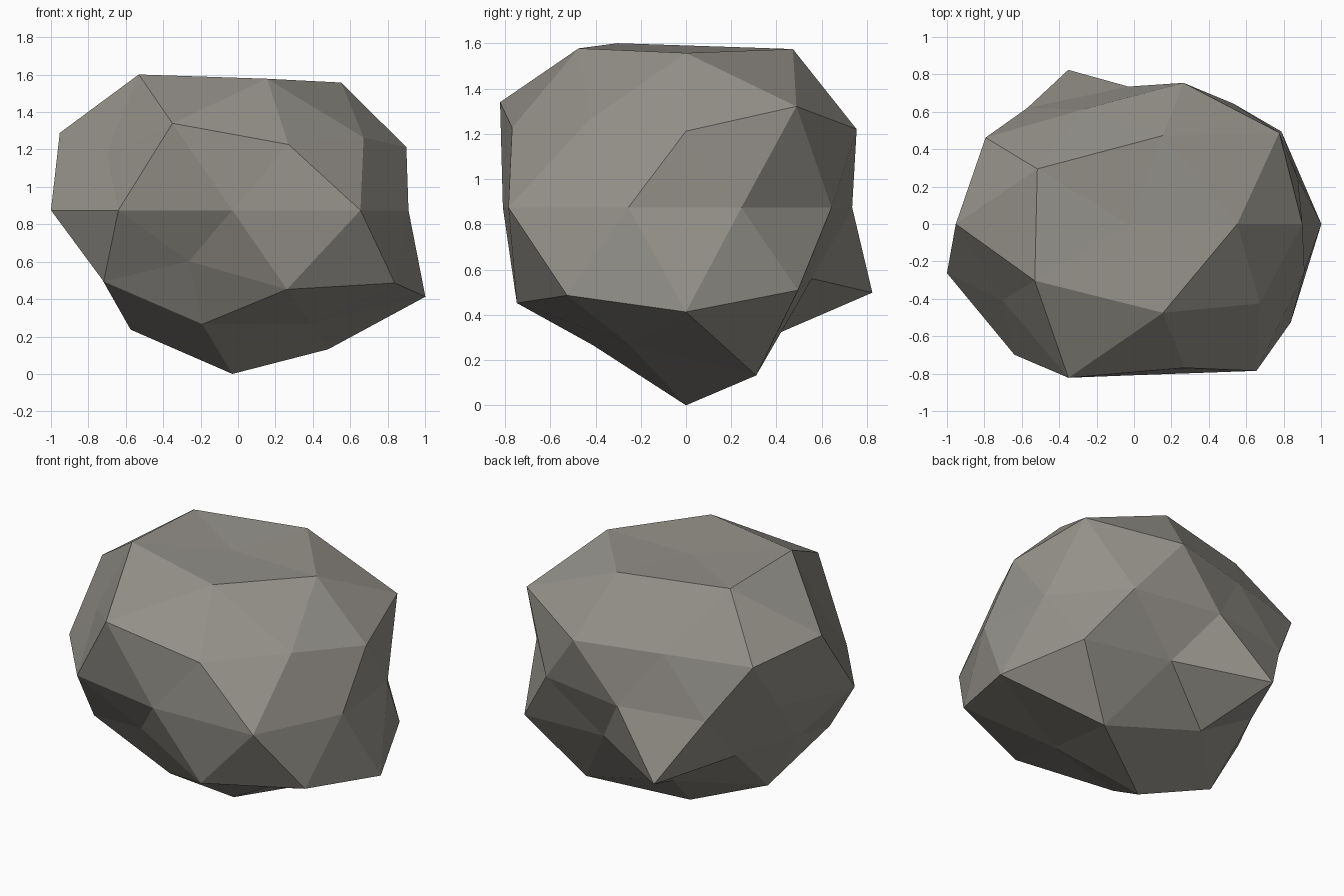
import bpy
import bmesh
from math import atan2, degrees

# Remove the default cube only
cube = bpy.data.objects.get("Cube")
if cube:
    bpy.data.objects.remove(cube, do_unlink=True)

# Overall squash of the rock and where its core sits
SQUASH = (1.0, 0.833, 0.725)
CORE = (-0.03, 0.0, 0.875)

# Bumpiness per ring of points: ring height on the unit ball, then
# the radius of each point, counted around from the left side
RINGS = {
    -1.0: [1.207],
    -0.85: [1.205, 0.92, 1.035, 0.988, 0.98],
    -0.526: [1.213, 0.827, 0.82, 1.0, 1.11],
    -0.447: [1.13, 1.163, 0.84, 0.84, 1.2],
    0.0: [0.953, 0.955, 0.882, 0.92, 0.81, 1.02, 1.037, 0.972, 1.165, 0.99],
    0.447: [1.04, 1.065, 1.055, 0.93, 1.085],
    0.526: [1.172, 0.91, 1.085, 1.22, 1.02],
    0.85: [1.107, 1.135, 1.145, 1.177, 1.14],
    1.0: [0.945],
}


def angle_around(vert):
    """Angle about the vertical axis, nudged so zero sorts first."""
    return (degrees(atan2(vert.co.y, vert.co.x)) + 1) % 360


def make_material(name, colour):
    mat = bpy.data.materials.new(name)
    mat.use_nodes = True
    mat.diffuse_color = colour
    shader = mat.node_tree.nodes["Principled BSDF"]
    shader.inputs["Base Color"].default_value = colour
    shader.inputs["Roughness"].default_value = 0.9
    return mat


# Faceted ball, sorted into its horizontal rings
bm = bmesh.new()
bmesh.ops.create_icosphere(bm, subdivisions=2, radius=1.0)
rings = {height: [] for height in RINGS}
for vert in bm.verts:
    vert.co.normalize()
    nearest = min(RINGS, key=lambda height: abs(height - vert.co.z))
    rings[nearest].append(vert)

# Push every point in or out, then squash and seat on the ground
for height, verts in rings.items():
    verts.sort(key=angle_around)
    for vert, radius in zip(verts, RINGS[height]):
        for axis in range(3):
            vert.co[axis] = CORE[axis] + vert.co[axis] * radius * SQUASH[axis]

bmesh.ops.recalc_face_normals(bm, faces=bm.faces)
for face in bm.faces:
    face.smooth = False

# Boulder object with a single stone colour
mesh = bpy.data.meshes.new("boulder")
bm.to_mesh(mesh)
bm.free()
mesh.materials.append(make_material("warm grey stone", (0.3, 0.285, 0.255, 1.0)))
boulder = bpy.data.objects.new("boulder", mesh)
bpy.context.collection.objects.link(boulder)
